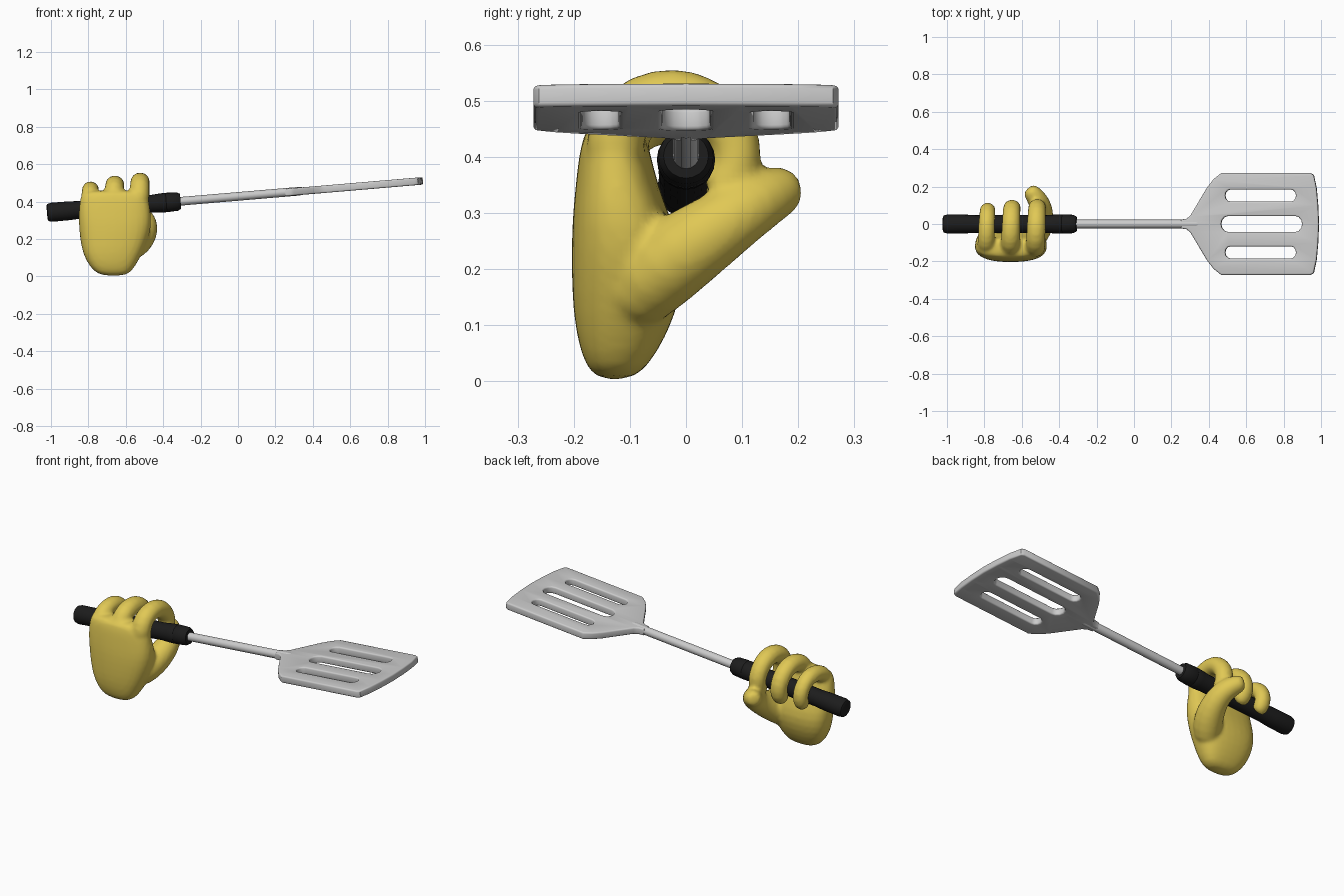
import bpy, bmesh, math
from mathutils import Vector

if "Cube" in bpy.data.objects:
    bpy.data.objects.remove(bpy.data.objects["Cube"])

SLOPE = 0.085                       # the utensil rises gently towards the blade
TILT = -math.atan(SLOPE)
BASE_Z = 0.428


def material(name, color):
    m = bpy.data.materials.new(name)
    m.diffuse_color = (*color, 1)
    m.use_nodes = True
    m.node_tree.nodes["Principled BSDF"].inputs["Base Color"].default_value = m.diffuse_color
    return m


def loft(bm, rings):
    loops = [[bm.verts.new(p) for p in r] for r in rings]
    for a, b in zip(loops, loops[1:]):
        for i in range(len(a)):
            j = (i + 1) % len(a)
            bm.faces.new((a[i], a[j], b[j], b[i]))
    bm.faces.new(loops[0])
    bm.faces.new(loops[-1])


def tube_rings(path, sides=12):
    """Rings across a path of (x, y, z, radius), with x as the side reference."""
    pts = [Vector(p[:3]) for p in path]
    rings = []
    for i, p in enumerate(path):
        t = (pts[min(i + 1, len(pts) - 1)] - pts[max(i - 1, 0)]).normalized()
        side = (Vector((1, 0, 0)) - t * t.x).normalized()
        up = t.cross(side)
        rings.append([pts[i] + (side * math.cos(a) + up * math.sin(a)) * p[3]
                      for a in (math.tau * k / sides for k in range(sides))])
    return rings


def finish(name, bm, mat=None):
    bmesh.ops.recalc_face_normals(bm, faces=bm.faces)
    me = bpy.data.meshes.new(name)
    bm.to_mesh(me)
    bm.free()
    ob = bpy.data.objects.new(name, me)
    bpy.context.collection.objects.link(ob)
    if mat:
        me.materials.append(mat)
    return ob


def smooth(ob, deg=40):
    bpy.ops.object.select_all(action='DESELECT')
    ob.select_set(True)
    bpy.context.view_layer.objects.active = ob
    bpy.ops.object.shade_smooth_by_angle(angle=math.radians(deg))


def turned(name, profile, sides, mat=None):
    """Round part along the utensil axis from (x, radius) pairs."""
    bm = bmesh.new()
    loft(bm, [[(x, r * math.cos(math.tau * k / sides), r * math.sin(math.tau * k / sides))
               for k in range(sides)] for x, r in profile])
    ob = finish(name, bm, mat)
    ob.location.z = BASE_Z
    ob.rotation_euler.y = TILT
    smooth(ob)
    return ob


yellow = material("hand_yellow", (0.75, 0.58, 0.09))
black = material("grip_black", (0.012, 0.012, 0.012))

# Grip and rod
turned("grip", [(-1.025, .036), (-1.02, .046), (-1.0, .051), (-.9, .05), (-.85, .047), (-.65, .049),
                (-.47, .047), (-.42, .051), (-.39, .052), (-.385, .05), (-.38, .052),
                (-.325, .049), (-.308, .04)], 20, black)
turned("rod", [(-.36, .023), (.33, .023), (.37, .015)], 16)

# Blade: filled outline with three slots
def spline(curve, pts):
    s = curve.splines.new('POLY')
    s.points.add(len(pts) - 1)
    for q, (x, y) in zip(s.points, pts):
        q.co = (x, y, 0, 1)
    s.use_cyclic_u = True


def slot(x0, x1, y, r):
    arc = [math.radians(-90 + 30 * k) for k in range(7)]
    k = r * .85
    return ([(x1 - k + k * math.cos(a), y + r * math.sin(a)) for a in arc] +
            [(x0 + k - k * math.cos(a), y - r * math.sin(a)) for a in arc])


half = [(.245, .024), (.275, .028), (.295, .045), (.385, .195), (.42, .24), (.46, .272),
        (.94, .272), (.957, .262), (.972, .19), (.98, .1), (.984, 0)]
curve = bpy.data.curves.new("blade", 'CURVE')
curve.dimensions = '2D'
curve.fill_mode = 'BOTH'
curve.extrude = .012
curve.bevel_depth = .008
curve.bevel_resolution = 2
curve.offset = -.008
spline(curve, half + [(x, -y) for x, y in half[-2::-1]])
for s in (slot(.46, .895, 0, .042), slot(.482, .862, .152, .032), slot(.482, .862, -.152, .032)):
    spline(curve, s)
tmp = bpy.data.objects.new("blade", curve)
bpy.context.collection.objects.link(tmp)
bpy.context.view_layer.update()
bm = bmesh.new()
bm.from_mesh(tmp.to_mesh())
tmp.to_mesh_clear()
bpy.data.objects.remove(tmp)
bmesh.ops.remove_doubles(bm, verts=bm.verts, dist=.0005)
blade = finish("blade", bm)
blade.location = (.008, 0, BASE_Z)
blade.rotation_euler.y = TILT
smooth(blade)

# Hand: palm, three curled fingers and a thumb, blended together
bm = bmesh.new()
palm = [  # z, x range, y range
    (0, -.74, -.59, -.165, -.09), (.05, -.795, -.55, -.19, -.05), (.12, -.832, -.51, -.203, -.015),
    (.2, -.848, -.475, -.206, 0), (.28, -.855, -.458, -.205, -.02), (.35, -.855, -.465, -.198, -.05),
    (.42, -.848, -.475, -.19, -.065), (.465, -.835, -.485, -.175, -.08)]
rings = []
for z, x0, x1, y0, y1 in palm:
    ring = []
    for k in range(16):
        c, s = math.cos(math.tau * k / 16), math.sin(math.tau * k / 16)
        f = lambda v: math.copysign(abs(v) ** .75, v)
        ring.append(((x0 + x1) / 2 + f(c) * (x1 - x0) / 2, (y0 + y1) / 2 + f(s) * (y1 - y0) / 2, z))
    rings.append(ring)
loft(bm, rings)

# Finger path as (y, z) about the grip axis, shared by all fingers
curl = [(-.125, 0), (-.128, .05), (-.105, .1), (-.05, .124), (.01, .122), (.06, .092),
        (.093, .04), (.09, -.015), (.062, -.045), (.045, -.055)]
for x, size, r in ((-.795, .84, .05), (-.665, .97, .056), (-.53, 1.0, .057)):
    h = BASE_Z + SLOPE * x + .003
    path = []
    for i, (y, z) in enumerate(curl):
        taper = 1 - .022 * i if i < 9 else .55
        path.append((x + .002 * i, y * (size if y > 0 else 1), h + z * size, r * taper))
    loft(bm, tube_rings(path))
loft(bm, tube_rings([(-.58, -.12, .12, .06), (-.53, -.06, .19, .08), (-.502, 0, .235, .076),
                     (-.492, .06, .275, .066), (-.503, .11, .31, .06), (-.53, .15, .333, .053),
                     (-.555, .18, .343, .044), (-.566, .192, .345, .028)]))
hand = finish("hand", bm, yellow)
sub = hand.modifiers.new("round", 'SUBSURF')
sub.levels = sub.render_levels = 1
rem = hand.modifiers.new("blend", 'REMESH')
rem.mode = 'VOXEL'
rem.voxel_size = .01
rem.use_smooth_shade = True
sm = hand.modifiers.new("soften", 'SMOOTH')
sm.factor = .5
sm.iterations = 5
